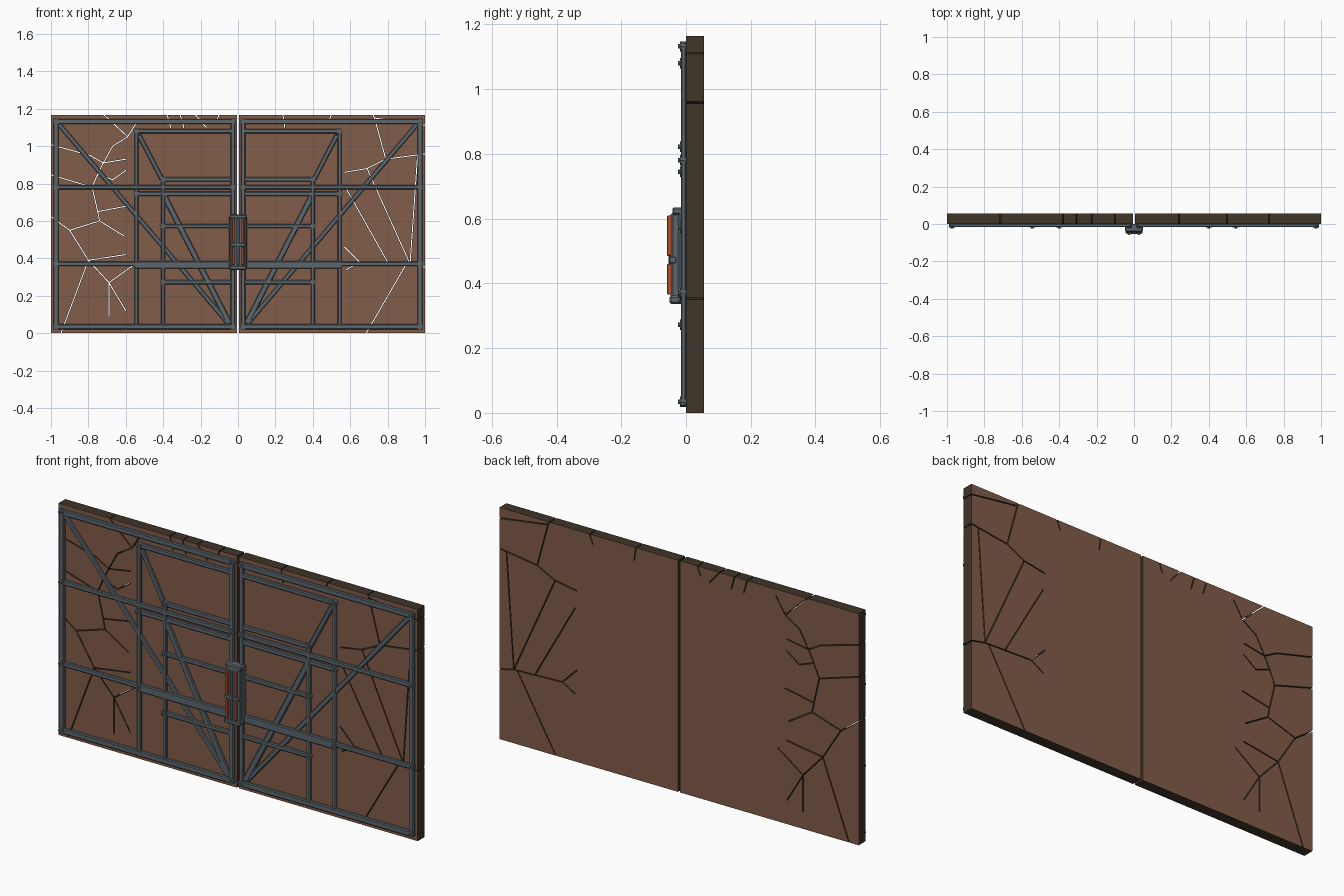
import bpy, bmesh
from math import atan2, radians
from mathutils import Vector, Matrix

cube = bpy.data.objects.get("Cube")
if cube:
    bpy.data.objects.remove(cube, do_unlink=True)


def material(name, r, g, b):
    mat = bpy.data.materials.new(name)
    mat.use_nodes = True
    mat.diffuse_color = (r, g, b, 1)
    bsdf = next(n for n in mat.node_tree.nodes if n.type == 'BSDF_PRINCIPLED')
    bsdf.inputs["Base Color"].default_value = (r, g, b, 1)
    return mat


BROWN = material("brown panel", .22, .11, .065)
DARK = material("dark panel edge", .05, .035, .022)
STEEL = material("slate steel", .105, .135, .155)
ORANGE = material("orange light", .62, .09, .02)

TOP, BACK, GAP = 1.165, .055, .006


def finish(name, bm, mats):
    bmesh.ops.recalc_face_normals(bm, faces=bm.faces)
    mesh = bpy.data.meshes.new(name)
    bm.to_mesh(mesh)
    bm.free()
    for mat in mats:
        mesh.materials.append(mat)
    obj = bpy.data.objects.new(name, mesh)
    bpy.context.collection.objects.link(obj)
    return obj


def add_box(bm, low, high, turn=Matrix()):
    low, high = Vector(low), Vector(high)
    size = high - low
    place = turn @ Matrix.Translation((low + high) / 2) @ Matrix.Diagonal((*size, 1))
    bmesh.ops.create_cube(bm, size=1, matrix=place)


def add_strip(bm, a, b, width, front, back, extra=0):
    """Box laid along the line from a to b in the door plane."""
    a, b = Vector((a[0], 0, a[1])), Vector((b[0], 0, b[1]))
    d = b - a
    turn = Matrix.Translation((a + b) / 2) @ Matrix.Rotation(-atan2(d.z, d.x), 4, 'Y')
    half = d.length / 2 + extra
    add_box(bm, (-half, front, -width / 2), (half, back, width / 2), turn)


def soften(obj, width):
    mod = obj.modifiers.new("chamfer", 'BEVEL')
    mod.width, mod.segments = width, 1
    mod.limit_method, mod.angle_limit = 'ANGLE', radians(40)


def mirror(obj):
    mod = obj.modifiers.new("mirror", 'MIRROR')
    mod.use_axis[0] = True
    mod.use_clip = False


# Fracture lines through each panel, as (x, z) paths
right_cracks = [
    [(-1.01, 1.01), (-.79, .95), (-.72, .91), (-.6, .93)],
    [(-.72, .91), (-.67, 1), (-.59, 1.05), (-.72, 1.17)],
    [(-.59, 1.05), (-.54, 1.13)],
    [(-.72, .91), (-.75, .85), (-.67, .82), (-.6, .87)],
    [(-1.01, .85), (-.78, .78), (-.75, .85)],
    [(-.78, .78), (-.75, .65), (-.59, .68)],
    [(-.75, .65), (-.74, .6), (-.61, .52)],
    [(-1.01, .63), (-.9, .55), (-.74, .6)],
    [(-.9, .55), (-.8, .39), (-.95, -.01)],
    [(-.8, .39), (-.69, .27), (-.55, .37)],
    [(-.8, .39), (-.6, .42)],
    [(-.69, .27), (-.69, .09)],
    [(-.69, .27), (-.6, .12)],
    [(-.38, 1.17), (-.36, 1.1)],
    [(-.31, 1.17), (-.29, 1.1)],
    [(-.23, 1.17), (-.17, 1.1)],
    [(-.1, 1.17), (-.12, 1.12)],
]
left_cracks = [
    [(1.01, 1.11), (.73, 1.15), (.72, 1.17)],
    [(.73, 1.15), (.79, .93), (1.01, .96)],
    [(.79, .93), (.69, .88), (.57, .86)],
    [(.96, .95), (.92, .37), (1.01, .35)],
    [(.69, .88), (.92, .37)],
    [(.58, .77), (.8, .38)],
    [(.92, .37), (.65, .38), (.57, .46)],
    [(.65, .38), (.58, .34)],
    [(.9, .37), (.68, -.01)],
    [(.24, 1.17), (.25, 1.1)],
    [(.5, 1.17), (.48, 1.12)],
]


def door(name, x0, x1, cracks):
    bm = bmesh.new()
    add_box(bm, (x0, 0, 0), (x1, BACK, TOP))
    bm.normal_update()
    for f in bm.faces:
        f.material_index = 0 if abs(f.normal.y) > .5 else 1
    panel = finish(name, bm, (BROWN, DARK))

    bm = bmesh.new()
    for path in cracks:
        for a, b in zip(path, path[1:]):
            add_strip(bm, a, b, .005, -.02, BACK + .02, .002)
    for f in bm.faces:
        f.material_index = 1
    cutter = finish(name + "_cutter", bm, (BROWN, DARK))
    cutter.hide_render = True

    mod = panel.modifiers.new("cracks", 'BOOLEAN')
    mod.operation, mod.solver = 'DIFFERENCE', 'EXACT'
    mod.use_self = True
    mod.object = cutter
    bpy.context.view_layer.objects.active = panel
    bpy.ops.object.modifier_apply(modifier=mod.name)
    bpy.data.objects.remove(cutter, do_unlink=True)


door("right_door_panel", -1, -GAP, right_cracks)
door("left_door_panel", GAP, 1, left_cracks)

# Steel framework: name, start, end, width, depth (left half, mirrored)
bars = [
    ("outer_post", (.973, .02), (.973, 1.147), .028, .016),
    ("inner_post", (.027, .02), (.027, 1.147), .024, .016),
    ("top_rail", (.02, 1.132), (.985, 1.132), .028, .017),
    ("bottom_rail", (.02, .034), (.985, .034), .028, .017),
    ("upper_cross_rail", (.02, .78), (.985, .78), .024, .015),
    ("lower_cross_rail", (.02, .37), (.985, .37), .024, .015),
    ("wide_cross_plate", (.03, .365), (.55, .365), .04, .017),
    ("second_cross_rail", (.02, .745), (.55, .745), .024, .014),
    ("hatch_top_rail", (.03, 1.08), (.555, 1.08), .024, .015),
    ("hatch_post", (.543, .04), (.543, 1.09), .022, .014),
    ("brace_top_rail", (.03, .822), (.41, .822), .024, .014),
    ("brace_post", (.4, .04), (.4, .83), .022, .015),
    ("brace_middle_rail", (.04, .572), (.41, .572), .022, .014),
    ("brace_low_rail", (.03, .272), (.41, .272), .022, .014),
    ("long_diagonal", (.96, 1.12), (.05, .05), .024, .012),
    ("upper_diagonal", (.53, 1.06), (.405, .82), .024, .013),
    ("lower_diagonal", (.4, .745), (.045, .05), .03, .013),
]
for name, a, b, width, depth in bars:
    bm = bmesh.new()
    add_strip(bm, a, b, width, -depth, .001)
    obj = finish(name, bm, (STEEL,))
    soften(obj, .004)
    mirror(obj)

# Bolts where the bars meet
joints = {
    "frame_bolt": [(x, z) for x in (.973, .027) for z in (.034, .37, .78, 1.132)],
    "hatch_bolt": [(.543, z) for z in (.365, .745, 1.08)],
    "brace_bolt": [(.4, z) for z in (.272, .572, .822)],
}
for name, spots in joints.items():
    bm = bmesh.new()
    for x, z in spots:
        for radius, front in ((.016, -.019), (.007, -.025)):
            place = Matrix.Translation((x, front / 2, z)) @ Matrix.Rotation(radians(90), 4, 'X')
            bmesh.ops.create_cone(bm, cap_ends=True, segments=8, radius1=radius,
                                  radius2=radius, depth=-front, matrix=place)
    mirror(finish(name, bm, (STEEL,)))

# Central lock: body, end caps, light strips, rails and a middle clamp
boxes = [
    ("lock_body", (-.038, -.048, .345), (.038, .001, .62), STEEL, .008),
    ("lock_top_cap", (-.047, -.042, .612), (.047, .001, .635), STEEL, .005),
    ("lock_bottom_cap", (-.045, -.051, .337), (.045, .001, .362), STEEL, .005),
    ("lock_base", (-.047, -.024, .34), (.047, .001, .63), STEEL, .005),
    ("lock_middle_rail", (-.007, -.054, .365), (.007, -.04, .61), STEEL, .002),
    ("lock_clamp", (-.04, -.053, .462), (.04, -.03, .483), STEEL, .003),
]
for side in (-1, 1):
    for part, z0, z1 in (("lower", .365, .46), ("upper", .485, .61)):
        x = side * .025
        label = "left" if side > 0 else "right"
        boxes.append((f"{label}_{part}_light", (x - .006, -.058, z0),
                      (x + .006, -.045, z1), ORANGE, .002))
for name, low, high, mat, chamfer in boxes:
    bm = bmesh.new()
    add_box(bm, low, high)
    soften(finish(name, bm, (mat,)), chamfer)
